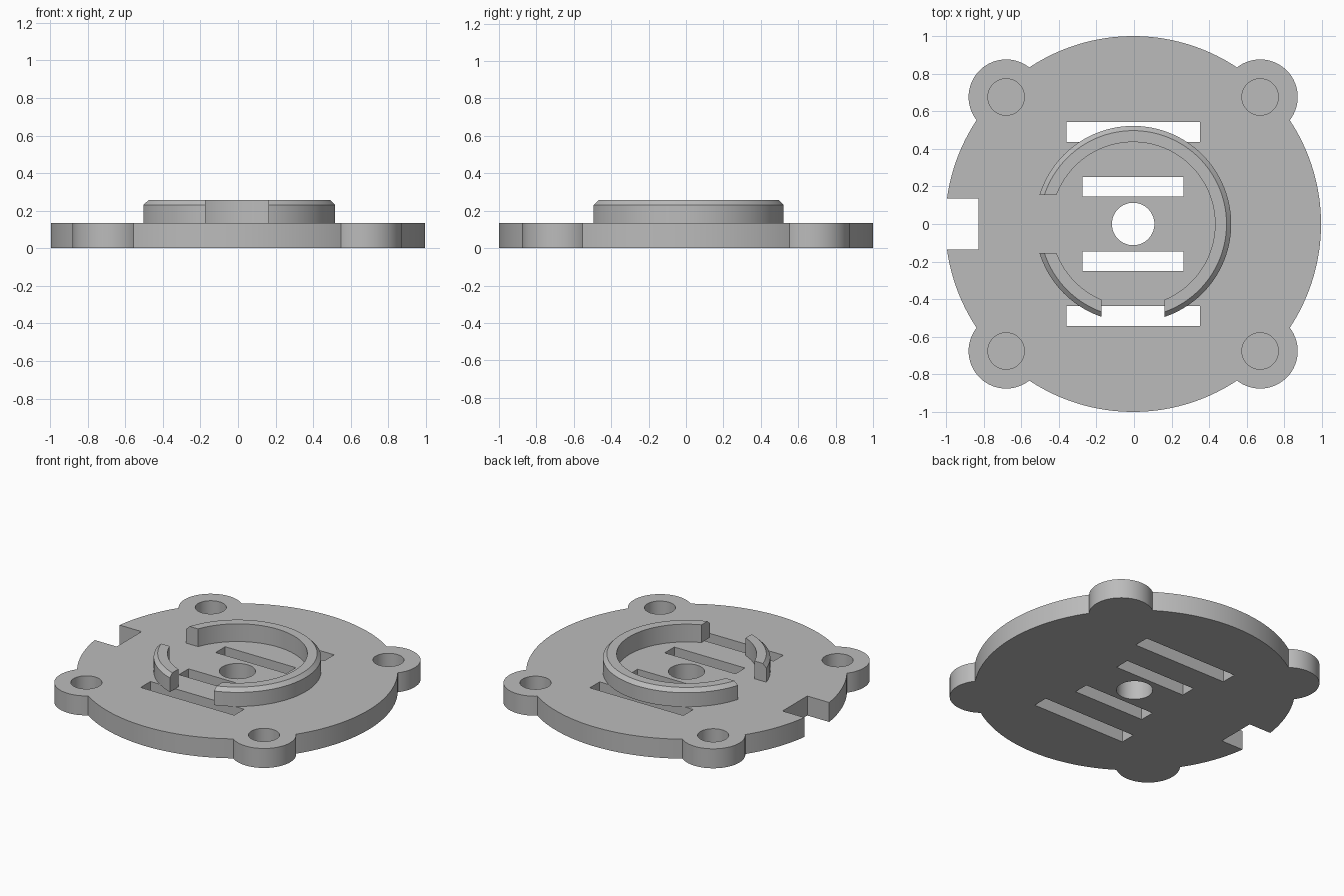
import bpy, bmesh, math
from mathutils import Vector, Matrix

if "Cube" in bpy.data.objects:
    bpy.data.objects.remove(bpy.data.objects["Cube"])

CX = -0.0045        # the notch trims the disc, so its centre sits slightly off
PLATE, TOP = 0.134, 0.256
SEG = 128

grey = bpy.data.materials.new("plain grey")
grey.use_nodes = True
grey.diffuse_color = (0.5, 0.5, 0.5, 1)
grey.node_tree.nodes["Principled BSDF"].inputs["Base Color"].default_value = (0.5, 0.5, 0.5, 1)


def make(name, bm):
    bmesh.ops.recalc_face_normals(bm, faces=bm.faces)
    mesh = bpy.data.meshes.new(name)
    bm.to_mesh(mesh)
    bm.free()
    mesh.materials.append(grey)
    ob = bpy.data.objects.new(name, mesh)
    bpy.context.collection.objects.link(ob)
    return ob


def cylinder(name, x, y, r, z0, z1, seg=SEG):
    bm = bmesh.new()
    bmesh.ops.create_cone(bm, cap_ends=True, segments=seg, radius1=r, radius2=r, depth=z1 - z0,
                          matrix=Matrix.Translation((x + CX, y, (z0 + z1) / 2)))
    return make(name, bm)


def box(name, x0, x1, y0, y1, z0=-0.1, z1=0.5):
    bm = bmesh.new()
    centre = Vector((CX + (x0 + x1) / 2, (y0 + y1) / 2, (z0 + z1) / 2))
    size = Vector((x1 - x0, y1 - y0, z1 - z0))
    bmesh.ops.create_cube(bm, size=1, matrix=Matrix.Translation(centre) @ Matrix.Diagonal(size).to_4x4())
    return make(name, bm)


def combine(target, tool, operation):
    mod = target.modifiers.new("bool", 'BOOLEAN')
    mod.operation, mod.solver, mod.object = operation, 'EXACT', tool
    bpy.context.view_layer.objects.active = target
    bpy.ops.object.modifier_apply(modifier=mod.name)
    bpy.data.objects.remove(tool)


def smooth(ob):
    bpy.ops.object.select_all(action='DESELECT')
    ob.select_set(True)
    bpy.context.view_layer.objects.active = ob
    bpy.ops.object.shade_smooth_by_angle(angle=math.radians(30))


# Base plate: disc with four round ears, each with a blind screw hole
plate = cylinder("base_plate", 0, 0, 1.0, 0, PLATE, SEG * 2)
corners = [(sx * 0.676, sy * 0.676) for sx in (-1, 1) for sy in (-1, 1)]
for x, y in corners:
    combine(plate, cylinder("ear", x, y, 0.2, 0, PLATE, 64), 'UNION')
for x, y in corners:
    combine(plate, cylinder("screw_hole", x, y, 0.097, 0.034, 0.3, 64), 'DIFFERENCE')

# Centre hole, edge notch and four slots
combine(plate, cylinder("centre_hole", 0, 0, 0.113, -0.1, 0.3, 64), 'DIFFERENCE')
combine(plate, box("edge_notch", -1.2, -0.824, -0.135, 0.135), 'DIFFERENCE')
for half, near, far in ((0.356, 0.436, 0.543), (0.269, 0.147, 0.251)):
    combine(plate, box("slot", -half, half, near, far), 'DIFFERENCE')
    combine(plate, box("slot", -half, half, -far, -near), 'DIFFERENCE')
smooth(plate)

# Raised collar: revolved profile with a chamfered outer rim
bm = bmesh.new()
profile = [(0.436, PLATE), (0.522, PLATE), (0.522, 0.231), (0.497, TOP), (0.436, TOP)]
verts = [bm.verts.new((CX + r, 0, z)) for r, z in profile]
edges = [bm.edges.new((verts[i], verts[i - 1])) for i in range(len(verts))]
bmesh.ops.spin(bm, geom=verts + edges, cent=(CX, 0, 0), axis=(0, 0, 1),
               angle=math.tau, steps=SEG, use_merge=True)
bmesh.ops.remove_doubles(bm, verts=bm.verts, dist=0.0001)
collar = make("collar_ring", bm)

# Gaps in the collar on the notch side and at the front
combine(collar, box("side_gap", -1, -0.2, -0.155, 0.155), 'DIFFERENCE')
combine(collar, box("front_gap", -0.168, 0.168, -1, -0.2), 'DIFFERENCE')
smooth(collar)
